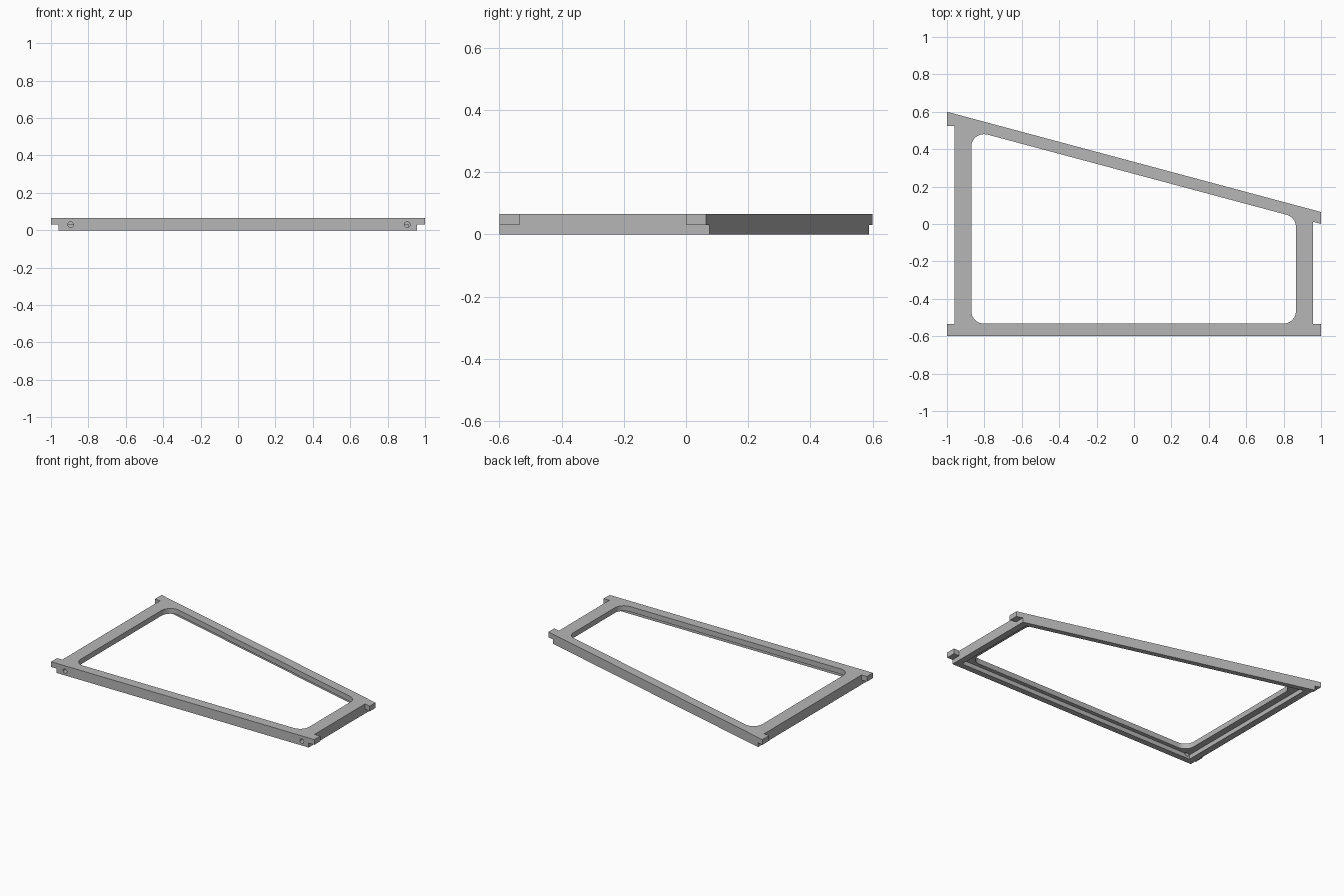
import bpy
import bmesh
from math import pi, sin, tan
from mathutils import Vector

if "Cube" in bpy.data.objects:
    bpy.data.objects.remove(bpy.data.objects["Cube"])

TOP, STEP = 0.066, 0.03        # frame thickness and height of the ledge and lugs
LEFT, RIGHT = -0.96, 0.957     # sides of the frame between the lugs

grey = bpy.data.materials.new("plain grey")
grey.use_nodes = True
colour = (0.47, 0.47, 0.47, 1)
grey.diffuse_color = colour
grey.node_tree.nodes["Principled BSDF"].inputs["Base Color"].default_value = colour


def back_y(x, inset=0.0):
    """Y of the sloping back edge, moved towards the front by inset."""
    return 0.332 - 0.268 * x - inset


def add_object(name, bm):
    bmesh.ops.recalc_face_normals(bm, faces=bm.faces)
    mesh = bpy.data.meshes.new(name)
    bm.to_mesh(mesh)
    bm.free()
    mesh.materials.append(grey)
    obj = bpy.data.objects.new(name, mesh)
    bpy.context.collection.objects.link(obj)
    return obj


def prism(name, points, z0, z1):
    bm = bmesh.new()
    face = bm.faces.new([bm.verts.new((x, y, z0)) for x, y in points])
    new = bmesh.ops.extrude_face_region(bm, geom=[face])["geom"]
    bmesh.ops.translate(bm, vec=(0, 0, z1 - z0),
                        verts=[v for v in new if isinstance(v, bmesh.types.BMVert)])
    return add_object(name, bm)


def rounded(points, radius, steps=8):
    """Replace each corner of a convex outline with a circular arc."""
    result = []
    for i, p in enumerate(points):
        p = Vector(p)
        a = (Vector(points[i - 1]) - p).normalized()
        b = (Vector(points[(i + 1) % len(points)]) - p).normalized()
        half = a.angle(b) / 2
        centre = p + (a + b).normalized() * radius / sin(half)
        start = (p + a * radius / tan(half) - centre).normalized()
        end = (p + b * radius / tan(half) - centre).normalized()
        for k in range(steps + 1):
            result.append(centre + start.slerp(end, k / steps) * radius)
    return result


def outline(x0, x1, y0, inset):
    return [(x0, y0), (x1, y0), (x1, back_y(x1, inset)), (x0, back_y(x0, inset))]


def drill(x):
    bm = bmesh.new()
    bmesh.ops.create_cone(bm, cap_ends=True, segments=24, radius1=0.015,
                          radius2=0.015, depth=0.1)
    obj = add_object("hole_cutter", bm)
    obj.rotation_euler.x = pi / 2
    obj.location = (x, -0.6, STEP)
    return obj


# Solid plate with a sloping back edge
frame = prism("frame", outline(-1, 1, -0.6, 0), 0, TOP)

cutters = [
    # Window with rounded corners
    prism("window_cutter", rounded(outline(-0.87, 0.866, -0.533, 0.064), 0.068), -0.1, 0.2),
    # Square-cornered recess underneath
    prism("recess_cutter", outline(-0.915, 0.912, -0.56, 0.036), -0.1, STEP),
    # Sides cut back between the lugs
    prism("left_cutter", [(-1.1, -0.535), (LEFT, -0.535), (LEFT, 0.525), (-1.1, 0.525)], -0.1, 0.2),
    prism("right_cutter", [(RIGHT, -0.535), (1.1, -0.535), (1.1, -0.027), (RIGHT, 0.012)], -0.1, 0.2),
    # Undersides of the lugs
    prism("left_lug_cutter", [(-1.1, -0.7), (LEFT, -0.7), (LEFT, 0.7), (-1.1, 0.7)], -0.1, STEP),
    prism("right_lug_cutter", [(RIGHT, -0.7), (1.1, -0.7), (1.1, 0.7), (RIGHT, 0.7)], -0.1, STEP),
    # Screw holes in the front edge
    drill(-0.895), drill(0.905),
]

bpy.context.view_layer.objects.active = frame
for cutter in cutters:
    cutter.hide_render = True
    cut = frame.modifiers.new("cut", "BOOLEAN")
    cut.operation = "DIFFERENCE"
    cut.solver = "EXACT"
    cut.object = cutter
    bpy.ops.object.modifier_apply(modifier=cut.name)
for cutter in cutters:
    bpy.data.objects.remove(cutter)

# Smooth the round corners and keep the edges sharp
bpy.ops.object.select_all(action="DESELECT")
frame.select_set(True)
bpy.ops.object.shade_smooth_by_angle()
